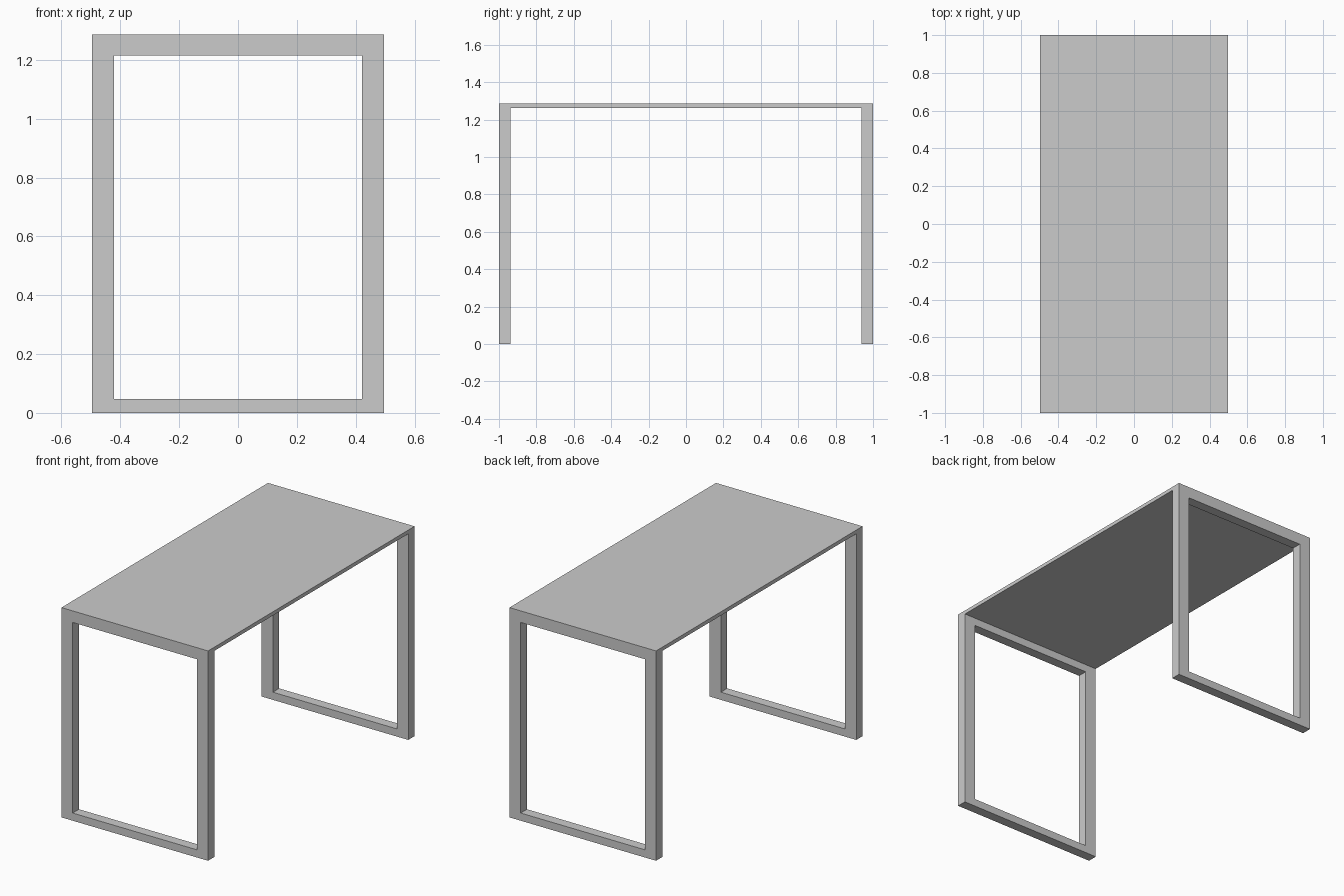
import bpy, bmesh

if "Cube" in bpy.data.objects:
    bpy.data.objects.remove(bpy.data.objects["Cube"])

HALF_W, HALF_L, HEIGHT = 0.497, 1.0, 1.286
LEG_Y, SLAB_Z = 0.939, 1.263              # inner leg face, underside of top
OPEN_X, OPEN_Z0, OPEN_Z1 = 0.421, 0.047, 1.215


def extrude_profile(name, profile, half_width):
    """Extrude a closed (y, z) profile along x, centred on x = 0."""
    bm = bmesh.new()
    face = bm.faces.new([bm.verts.new((-half_width, y, z)) for y, z in profile])
    ext = bmesh.ops.extrude_face_region(bm, geom=[face], use_keep_orig=True)
    verts = [g for g in ext["geom"] if isinstance(g, bmesh.types.BMVert)]
    bmesh.ops.translate(bm, verts=verts, vec=(2 * half_width, 0, 0))
    bmesh.ops.recalc_face_normals(bm, faces=bm.faces[:])
    mesh = bpy.data.meshes.new(name)
    bm.to_mesh(mesh)
    bm.free()
    obj = bpy.data.objects.new(name, mesh)
    bpy.context.collection.objects.link(obj)
    return obj


# One-piece table: thin top flowing into a panel at each end
half = [(HALF_L, HEIGHT), (HALF_L, 0), (LEG_Y, 0), (LEG_Y, SLAB_Z)]
table = extrude_profile("table_top_and_legs",
                        half + [(-y, z) for y, z in reversed(half)], HALF_W)

# Rectangular opening that turns both end panels into leg frames
opening = extrude_profile("leg_opening_cutter",
                          [(-1.2, OPEN_Z0), (1.2, OPEN_Z0),
                           (1.2, OPEN_Z1), (-1.2, OPEN_Z1)], OPEN_X)
opening.hide_render = True
opening.hide_set(True)
opening.display_type = 'WIRE'

cut = table.modifiers.new("leg_openings", 'BOOLEAN')
cut.operation = 'DIFFERENCE'
cut.solver = 'EXACT'
cut.object = opening
